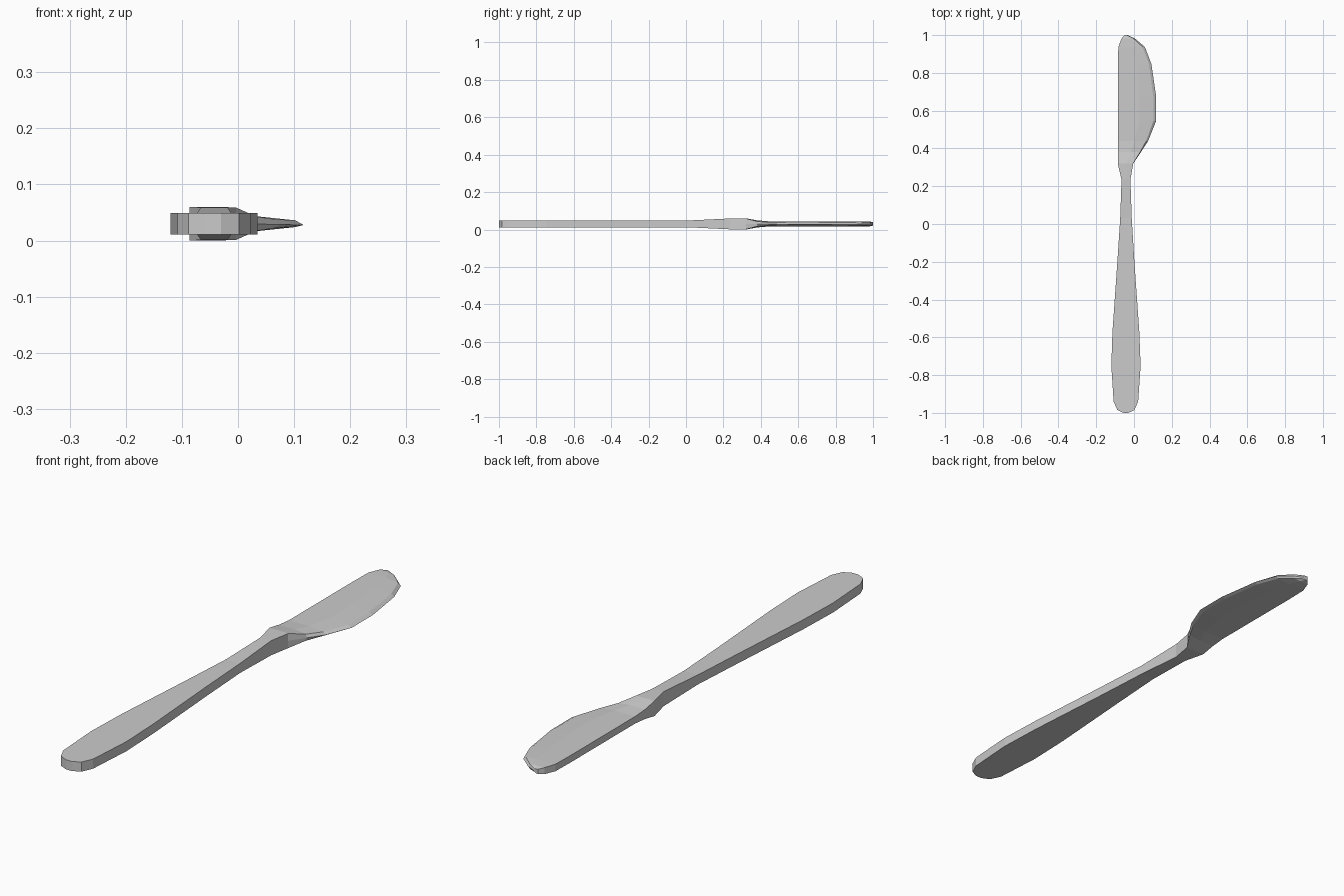
import bpy, bmesh, math

Z = 0.03  # height of the knife's middle plane

# Stations along y: (y, left x, right x, half thickness, edge half thickness, edge bevel width)
STATIONS = [
    # handle, flat sided
    (-1.00, -0.055, -0.03, 0.019, 0.019, 0),
    (-0.985, -0.088, 0.002, 0.019, 0.019, 0),
    (-0.94, -0.108, 0.022, 0.019, 0.019, 0),
    (-0.75, -0.12, 0.035, 0.019, 0.019, 0),
    (-0.57, -0.114, 0.028, 0.019, 0.019, 0),
    (-0.20, -0.088, 0.002, 0.019, 0.019, 0),
    (0.03, -0.073, -0.012, 0.019, 0.019, 0),
    # thick neck
    (0.235, -0.066, -0.019, 0.029, 0.029, 0),
    (0.32, -0.086, -0.004, 0.03, 0.029, 0),
    # blade, thinning toward the cutting edge
    (0.38, -0.086, 0.036, 0.019, 0.013, 0.004),
    (0.44, -0.085, 0.075, 0.014, 0.008, 0.010),
    (0.545, -0.085, 0.117, 0.014, 0.006, 0.015),
    (0.677, -0.085, 0.117, 0.014, 0.006, 0.015),
    (0.847, -0.085, 0.092, 0.014, 0.007, 0.013),
    (0.937, -0.083, 0.058, 0.014, 0.008, 0.012),
    (0.982, -0.066, 0.005, 0.013, 0.009, 0.008),
    (1.00, -0.05, -0.034, 0.009, 0.006, 0.004),
]


def section(bm, y, xl, xr, h, eh, bevel):
    """One cross-section: square spine on the left, bevelled edge on the right."""
    mid = xl + 0.55 * (xr - xl)
    pts = [(xl, -h), (mid, -h), (xr - bevel, -eh), (xr, -0.15 * bevel),
           (xr - bevel, eh), (mid, h), (xl, h)]
    return [bm.verts.new((x, y, Z + z)) for x, z in pts]


# Loft the stations into one closed body
bm = bmesh.new()
rings = [section(bm, *s) for s in STATIONS]
for a, b in zip(rings, rings[1:]):
    for i in range(len(a)):
        j = (i + 1) % len(a)
        bm.faces.new((a[i], a[j], b[j], b[i]))
bm.faces.new(rings[0])
bm.faces.new(rings[-1])
# Merge coplanar faces so the broad sides stay clean
bmesh.ops.dissolve_limit(bm, angle_limit=math.radians(0.5),
                         verts=bm.verts[:], edges=bm.edges[:])
bmesh.ops.recalc_face_normals(bm, faces=bm.faces[:])

mesh = bpy.data.meshes.new("butter_knife")
bm.to_mesh(mesh)
bm.free()
knife = bpy.data.objects.new("butter_knife", mesh)
bpy.context.collection.objects.link(knife)
